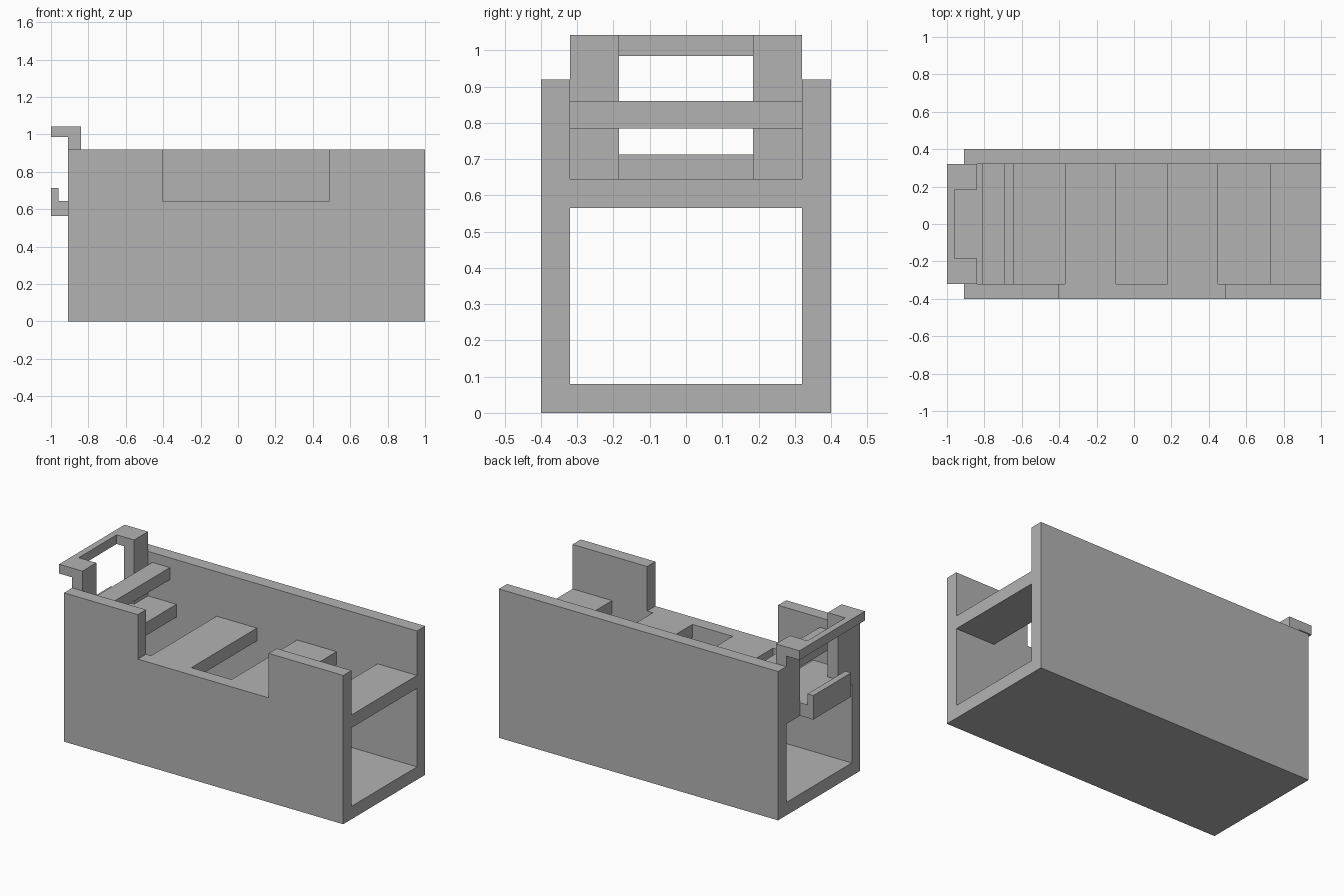
import bpy
import bmesh
from mathutils import Vector

if "Cube" in bpy.data.objects:
    bpy.data.objects.remove(bpy.data.objects["Cube"], do_unlink=True)

# Single plain grey material
GREY = (0.45, 0.45, 0.45, 1.0)
grey = bpy.data.materials.new("plain grey")
grey.use_nodes = True
grey.diffuse_color = GREY
grey.node_tree.nodes["Principled BSDF"].inputs["Base Color"].default_value = GREY


def extrude(name, profile, axis, start, end):
    """Extrude a yz profile along x, or an xz profile along y."""
    bm = bmesh.new()
    if axis == "x":
        points = [Vector((start, a, b)) for a, b in profile]
        step = Vector((end - start, 0, 0))
    else:
        points = [Vector((a, start, b)) for a, b in profile]
        step = Vector((0, end - start, 0))
    face = bm.faces.new([bm.verts.new(p) for p in points])
    result = bmesh.ops.extrude_face_region(bm, geom=[face])
    moved = [v for v in result["geom"] if isinstance(v, bmesh.types.BMVert)]
    bmesh.ops.translate(bm, verts=moved, vec=step)
    bmesh.ops.recalc_face_normals(bm, faces=bm.faces)
    mesh = bpy.data.meshes.new(name)
    bm.to_mesh(mesh)
    bm.free()
    mesh.materials.append(grey)
    obj = bpy.data.objects.new(name, mesh)
    bpy.context.collection.objects.link(obj)
    return obj


def box(name, x0, x1, y0, y1, z0, z1):
    return extrude(name, [(x0, z0), (x1, z0), (x1, z1), (x0, z1)], "y", y0, y1)


# Shared dimensions
LEFT, RIGHT = -0.91, 1.0
OUTER, INNER = 0.4, 0.32
WALL = 0.08
SHELF_LOW, SHELF_TOP, WALL_TOP = 0.565, 0.645, 0.92
GAP = 0.185
TIP = -1.0

# Floor and back wall in one L section
extrude("floor_and_back_wall",
        [(-INNER, 0), (OUTER, 0), (OUTER, WALL_TOP), (INNER, WALL_TOP),
         (INNER, WALL), (-INNER, WALL)], "x", LEFT, RIGHT)

# Front wall with the wide notch
extrude("front_wall",
        [(LEFT, 0), (RIGHT, 0), (RIGHT, WALL_TOP), (0.49, WALL_TOP),
         (0.49, SHELF_TOP), (-0.405, SHELF_TOP), (-0.405, WALL_TOP),
         (LEFT, WALL_TOP)], "y", -OUTER, -INNER)

# Shelf slats with open slots between them
for i, (x0, x1) in enumerate([(LEFT, -0.645), (-0.37, -0.095),
                              (0.18, 0.45), (0.73, RIGHT)]):
    box(f"shelf_slat_{i + 1}", x0, x1, -INNER, INNER, SHELF_LOW, SHELF_TOP)

# Raised cross bar between the walls
box("cross_bar", -0.81, -0.69, -INNER, INNER, 0.785, 0.86)

# Lower hook with an upturned lip
extrude("lower_hook",
        [(TIP, SHELF_LOW), (LEFT, SHELF_LOW), (LEFT, SHELF_TOP),
         (-0.96, SHELF_TOP), (-0.96, 0.713), (TIP, 0.713)], "y", -GAP, GAP)

# Upper bracket: two posts with overhanging arms, joined at the tip
arm = [(TIP, 0.985), (LEFT, 0.985), (LEFT, SHELF_TOP),
       (-0.84, SHELF_TOP), (-0.84, 1.042), (TIP, 1.042)]
for side, name in ((-1, "front_bracket_post"), (1, "back_bracket_post")):
    extrude(name, arm, "y", side * GAP, side * INNER)
box("bracket_tip_bar", TIP, -0.96, -GAP, GAP, 0.985, 1.042)
